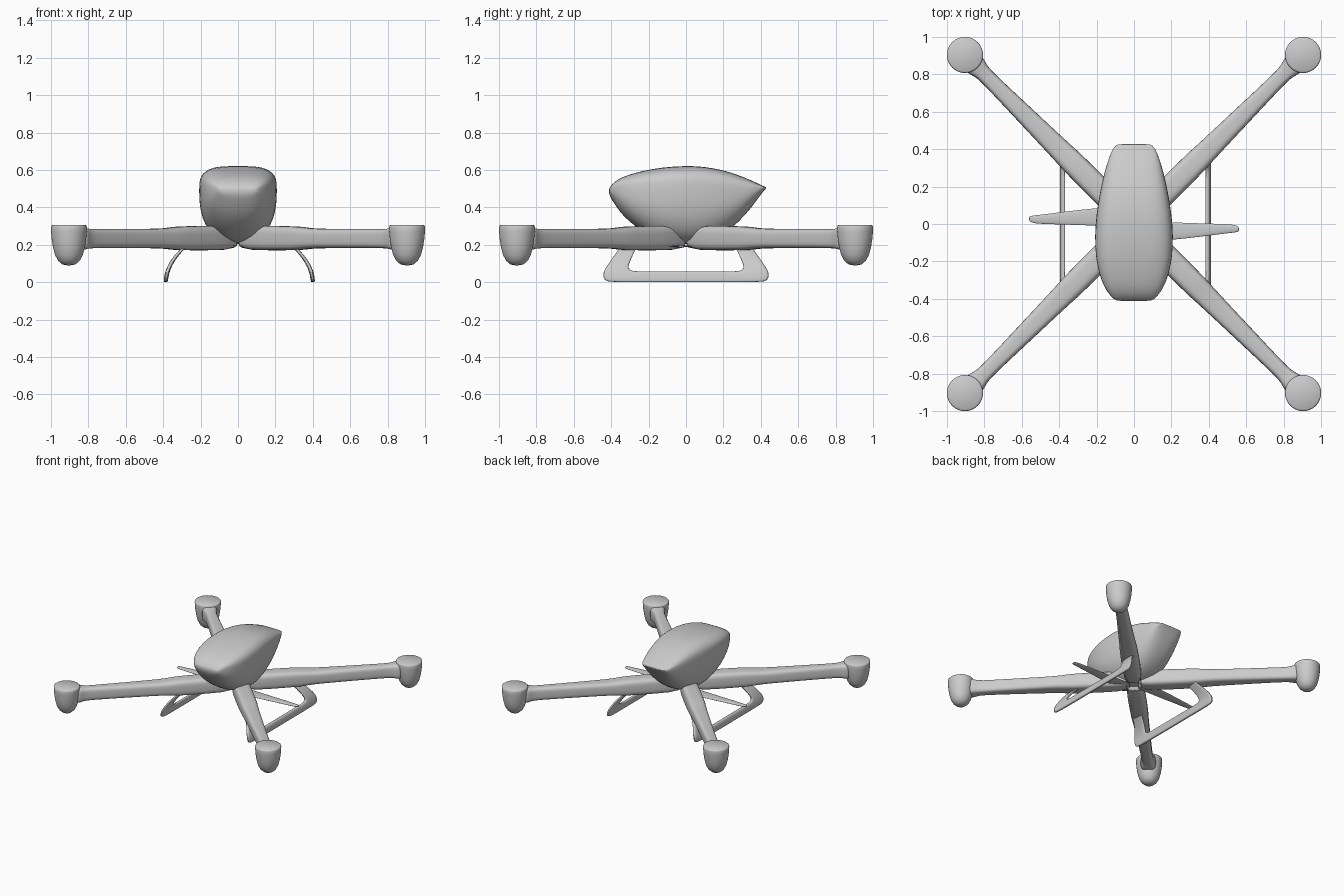
import bpy, bmesh, math
from mathutils import Vector

if "Cube" in bpy.data.objects:
    bpy.data.objects.remove(bpy.data.objects["Cube"])

grey = bpy.data.materials.new("light_grey")
grey.diffuse_color = (0.6, 0.6, 0.6, 1)
grey.use_nodes = True
grey.node_tree.nodes["Principled BSDF"].inputs["Base Color"].default_value = grey.diffuse_color


def superpoint(a, n):
    """Point on a unit superellipse."""
    c, s = math.cos(a), math.sin(a)
    return (math.copysign(abs(c) ** (2 / n), c), math.copysign(abs(s) ** (2 / n), s))


def loft(name, rings, levels=1, angle=40):
    """Skin closed rings of points, cap both ends."""
    bm = bmesh.new()
    vr = [[bm.verts.new(p) for p in r] for r in rings]
    n = len(rings[0])
    for a, b in zip(vr, vr[1:]):
        for i in range(n):
            j = (i + 1) % n
            bm.faces.new((a[i], a[j], b[j], b[i]))
    bm.faces.new(vr[0])
    bm.faces.new(vr[-1][::-1])
    bmesh.ops.recalc_face_normals(bm, faces=bm.faces)
    me = bpy.data.meshes.new(name)
    bm.to_mesh(me)
    bm.free()
    ob = bpy.data.objects.new(name, me)
    bpy.context.collection.objects.link(ob)
    me.materials.append(grey)
    if levels:
        m = ob.modifiers.new("smooth", 'SUBSURF')
        m.levels = m.render_levels = levels
    bpy.ops.object.select_all(action='DESELECT')
    ob.select_set(True)
    bpy.context.view_layer.objects.active = ob
    bpy.ops.object.shade_smooth_by_angle(angle=math.radians(angle))
    return ob


# Fuselage: y, half width, top z, bottom z
stations = [(-.412, .085, .497, .478), (-.405, .105, .512, .455), (-.385, .125, .535, .422),
            (-.35, .152, .558, .370), (-.30, .176, .577, .320), (-.22, .198, .598, .262),
            (-.12, .210, .615, .215), (0, .207, .623, .199), (.10, .194, .618, .210),
            (.20, .176, .599, .256), (.28, .157, .573, .318), (.35, .136, .544, .398),
            (.40, .115, .520, .468), (.42, .098, .511, .494), (.428, .085, .508, .500)]
rings = []
for y, w, top, bot in stations:
    zc = bot + (top - bot) * .68
    ring = []
    for k in range(40):
        a = 2 * math.pi * k / 40
        c, s = superpoint(a, 3.4 if a < math.pi else 2.4)
        ring.append((w * c, y, zc + s * ((top - zc) if s > 0 else (zc - bot))))
    rings.append(ring)
loft("fuselage", rings)

# Four arms and motor pods on the diagonals
arm_profile = [(0, .066, .170, .302), (.25, .066, .170, .302), (.44, .065, .170, .299),
               (.50, .063, .174, .294), (.56, .059, .181, .286), (.80, .051, .182, .285),
               (1.08, .041, .182, .284), (1.15, .042, .180, .285), (1.185, .055, .172, .295),
               (1.22, .062, .165, .297)]
pod_profile = [(.010, .090), (.035, .095), (.058, .115), (.074, .145), (.085, .185),
               (.092, .23), (.0955, .27), (.0965, .295), (.094, .302), (.088, .306)]
for sx, xn in ((-1, "left"), (1, "right")):
    for sy, yn in ((-1, "front"), (1, "rear")):
        d = Vector((sx, sy, 0)).normalized()
        side = Vector((-d.y, d.x, 0))
        rings = []
        for r, w, z0, z1 in arm_profile:
            ring = []
            for k in range(24):
                c, s = superpoint(2 * math.pi * (k + .5) / 24, 3.6)
                ring.append(d * r + side * w * c + Vector((0, 0, (z0 + z1) / 2 + s * (z1 - z0) / 2)))
            rings.append(ring)
        loft(f"{yn}_{xn}_arm", rings)
        cx, cy = sx * .904, sy * .904
        loft(f"{yn}_{xn}_motor_pod",
             [[(cx + r * math.cos(k * math.pi / 20), cy + r * math.sin(k * math.pi / 20), z)
               for k in range(40)] for r, z in pod_profile], 0)

# Landing skids: outer and inner edge of a U-shaped ribbon, curved outward in x
half = [((-.335, .22), (-.25, .22)), ((-.365, .17), (-.272, .17)), ((-.39, .135), (-.288, .135)),
        ((-.415, .10), (-.300, .105)), ((-.438, .065), (-.308, .085)), ((-.446, .035), (-.302, .068)),
        ((-.438, .006), (-.285, .060)), ((-.40, -.002), (-.25, .058)), ((-.20, -.002), (-.15, .058))]
pairs = half + [((-o[0], o[1]), (-i[0], i[1])) for o, i in reversed(half)]
for sx, name, shift in ((-1, "left_skid", -.012), (1, "right_skid", .002)):
    rings = []
    for o, i in pairs:
        ring = []
        for k in range(12):
            c, s = superpoint(2 * math.pi * (k + .5) / 12, 4)
            y = (o[0] + i[0]) / 2 + c * (o[0] - i[0]) / 2
            z = (o[1] + i[1]) / 2 + c * (o[1] - i[1]) / 2
            ring.append((sx * (.398 + shift - 2.8 * z * z + .012 * s), y, max(z, 0)))
        rings.append(ring)
    loft(name, rings, 1, 60)

# Thin tapering side blades: x, y centre, half chord
blade = [(.0, -.040, .058), (.20, -.039, .050), (.38, -.031, .035), (.52, -.024, .024),
         (.55, -.026, .019), (.562, -.028, .010)]
for sx, name in ((-1, "left_blade"), (1, "right_blade")):
    rings = []
    for x, yc, w in blade:
        ring = []
        for k in range(12):
            a = 2 * math.pi * k / 12
            ring.append((sx * x, sx * (yc + w * math.cos(a)), .192 + .007 * math.sin(a)))
        rings.append(ring)
    loft(name, rings, 1, 60)
